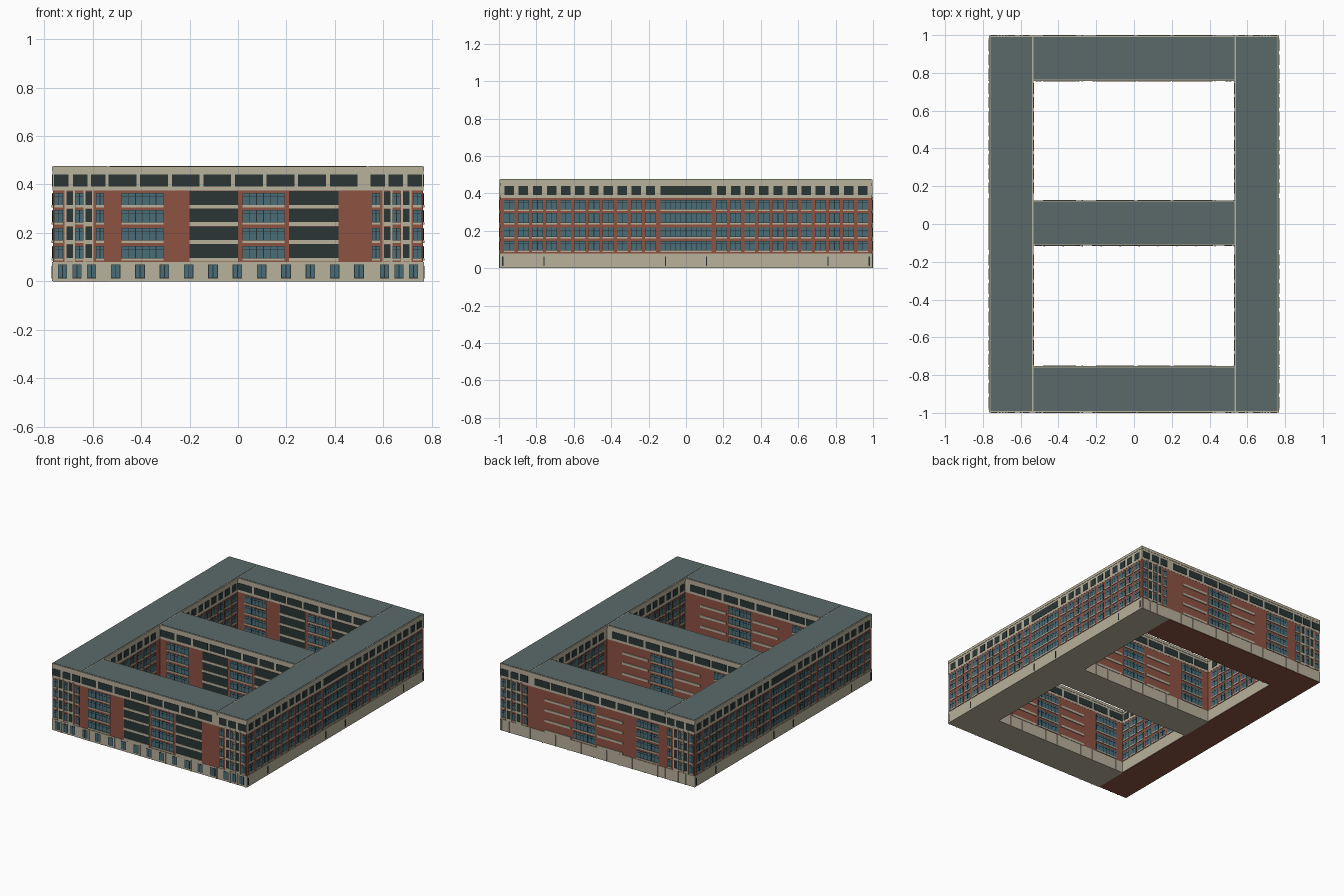
import bpy, bmesh

if "Cube" in bpy.data.objects:
    bpy.data.objects.remove(bpy.data.objects["Cube"])

COL = {"beige stone": (0.48, 0.44, 0.33), "red brick": (0.27, 0.085, 0.055),
       "teal glass": (0.068, 0.155, 0.19), "dark glass": (0.024, 0.036, 0.036),
       "slate roof": (0.105, 0.142, 0.142), "dark frame": (0.02, 0.03, 0.032)}
mats = {}
for n, c in COL.items():
    mats[n] = bpy.data.materials.new(n)
    mats[n].diffuse_color = (*c, 1)

parts = {}


def box(part, mat, x0, x1, y0, y1, z0, z1):
    """Add a box to the named part."""
    bm = parts.setdefault((part, mat), bmesh.new())
    v = [bm.verts.new((x, y, z)) for z in (z0, z1)
         for x, y in ((x0, y0), (x1, y0), (x1, y1), (x0, y1))]
    for f in ((3, 2, 1, 0), (4, 5, 6, 7), (0, 1, 5, 4), (1, 2, 6, 5), (2, 3, 7, 6), (3, 0, 4, 7)):
        bm.faces.new([v[i] for i in f])


def plate(part, mat, axis, side, pos, u0, u1, z0, z1, t=0.003):
    """Thin plate on the wall at axis = pos, facing the side direction."""
    a, b = sorted((pos - side * 0.001, pos + side * t))
    if axis == 'x':
        box(part, mat, a, b, u0, u1, z0, z1)
    else:
        box(part, mat, u0, u1, a, b, z0, z1)


FLOORS = (0.097, 0.170, 0.245, 0.316)
FH = 0.047
X, XI, Y = 0.765, 0.535, 0.995
BARS = ((-Y, -0.755), (-0.112, 0.122), (0.76, Y))

# Masonry volumes: two long wings and three cross bars
blocks = [("left_wing", -X, -XI, -Y, Y), ("right_wing", XI, X, -Y, Y)]
blocks += [(n, -XI, XI, a, b) for n, (a, b) in zip(("front_bar", "middle_bar", "back_bar"), BARS)]
for n, x0, x1, y0, y1 in blocks:
    zb = 0.0
    if n in ("left_wing", "back_bar"):
        box("brick_underside", "red brick", x0, x1, y0, y1, 0, 0.002)
        zb = 0.002
    wing = "wing" in n
    ex, ey = (0.003, 0.002) if wing else (0, 0.003)
    box(n + "_base", "beige stone", x0 - ex, x1 + ex, y0 - ey, y1 + ey, zb, 0.08)
    box(n + "_brick_body", "red brick", x0, x1, y0, y1, 0.08, 0.375)
    box(n + "_top_storey", "beige stone", x0 - ex / 3, x1 + ex / 3, y0 - ey / 3, y1 + ey / 3, 0.375, 0.455)
    box(n + "_cornice", "beige stone", x0 - ex, x1 + ex, y0 - ey, y1 + ey, 0.455, 0.474)
    i = 0.004
    box(n + "_roof", "slate roof", x0 + i, x1 - i, y0 + i, y1 - i, 0.47, 0.476)


def window(axis, side, pos, c, w, z, panes=2):
    """Teal window with dark mullions, transom and stone sill."""
    a, b = c - w / 2, c + w / 2
    plate("window_frames", "dark frame", axis, side, pos, a - 0.002, b + 0.002, z - 0.002, z + FH + 0.002, 0.001)
    plate("window_glass", "teal glass", axis, side, pos, a, b, z, z + FH, 0.002)
    for k in range(1, panes):
        u = a + w * k / panes
        plate("window_frames", "dark frame", axis, side, pos, u - 0.0015, u + 0.0015, z, z + FH, 0.003)
    plate("window_frames", "dark frame", axis, side, pos, a, b, z + 0.033, z + 0.035, 0.003)
    plate("window_sills", "beige stone", axis, side, pos, a - 0.002, b + 0.002, z - 0.011, z - 0.002, 0.005)


def top_window(axis, side, pos, c, w):
    plate("top_storey_glass", "dark glass", axis, side, pos, c - w / 2, c + w / 2, 0.392, 0.44, 0.003)


# Long sides of the wings, outside and towards the courts
bays = [s * (0.19 + 0.0755 * k) for s in (-1, 1) for k in range(11)]
for sx in (-1, 1):
    for inner in (False, True):
        pos, side = (sx * XI, -sx) if inner else (sx * X, sx)
        for c in bays:
            if inner and abs(c) > 0.735:
                continue
            top_window('x', side, pos, c, 0.05)
            for z in FLOORS:
                window('x', side, pos, c, 0.054, z)
        if not inner:
            top_window('x', side, pos, 0, 0.27)
            for z in FLOORS:
                window('x', side, pos, 0, 0.27, z, 10)
            for y in (0.98, 0.76, 0.11):
                for s in (-1, 1):
                    plate("base_fins", "dark frame", 'x', side, pos, s * y - 0.003, s * y + 0.003, 0.012, 0.062, 0.006)

# Cross bar facades, front and back of each bar
for y0, y1 in BARS:
    for side, pos in ((-1, y0), (1, y1)):
        for k in range(8):
            c = -0.477 + 0.1305 * k
            top_window('y', side, pos, c, 0.115)
        for z in FLOORS:
            window('y', side, pos, -0.395, 0.17, z, 6)
            window('y', side, pos, 0.105, 0.17, z, 6)
            for a, b in ((-0.2, 0.0), (0.21, 0.415)):
                if side < 0:
                    plate("wide_dark_glass", "dark glass", 'y', side, pos, a, b, z, z + 0.056, 0.002)
                plate("wide_ledges", "beige stone", 'y', side, pos, a, b, z - 0.016, z, 0.005)
        # Ground floor windows at the front, stone fins at the back
        for k in range(11):
            c = -0.505 + 0.1005 * k
            if side < 0:
                plate("base_frames", "dark frame", 'y', side, pos - 0.003, c - 0.02, c + 0.02, 0.012, 0.07, 0.001)
                for s in (-1, 1):
                    plate("base_glass", "teal glass", 'y', side, pos - 0.003, c + s * 0.009 - 0.0075,
                          c + s * 0.009 + 0.0075, 0.015, 0.067, 0.002)
            plate("base_fins_stone", "beige stone", 'y', side, pos + side * 0.003, c + 0.027, c + 0.033, 0, 0.08, 0.003)

# Wing ends, mirrored left to right and front to back
for sx in (-1, 1):
    for side in (-1, 1):
        pos = side * Y
        for c in (0.73, 0.652, 0.578):
            top_window('y', side, pos, sx * c, 0.06)
        for z in FLOORS:
            for c, w in ((0.74, 0.03), (0.655, 0.028), (0.57, 0.03)):
                window('y', side, pos, sx * c, w, z)
            for c in (0.695, 0.617):
                u = sx * c
                plate("slot_glass", "dark glass", 'y', side, pos, u - 0.013, u + 0.013, z, z + 0.054, 0.002)
                plate("slot_ledges", "beige stone", 'y', side, pos, u - 0.013, u + 0.013, z - 0.016, z, 0.004)
        for c in (0.712, 0.678, 0.634, 0.6):
            u = sx * c
            plate("pilasters", "beige stone", 'y', side, pos, u - 0.004, u + 0.004, 0.08, 0.38, 0.005)
        for c in (0.725, 0.665, 0.605):
            u = sx * c
            if side < 0:
                plate("base_frames", "dark frame", 'y', side, pos - 0.002, u - 0.019, u + 0.019, 0.012, 0.07, 0.001)
                for s in (-1, 1):
                    plate("base_glass", "teal glass", 'y', side, pos - 0.002, u + s * 0.009 - 0.0075,
                          u + s * 0.009 + 0.0075, 0.015, 0.067, 0.002)
            plate("base_fins_stone", "beige stone", 'y', side, pos + side * 0.002, u + 0.027, u + 0.033, 0, 0.08, 0.003)

# Turn every part into an object
for (name, mat), bm in parts.items():
    me = bpy.data.meshes.new(name)
    bm.to_mesh(me)
    bm.free()
    me.materials.append(mats[mat])
    bpy.context.collection.objects.link(bpy.data.objects.new(name, me))

for m in bpy.data.materials:
    if m.users and not m.is_grease_pencil:
        m.use_nodes = True
        m.node_tree.nodes["Principled BSDF"].inputs["Base Color"].default_value = m.diffuse_color
